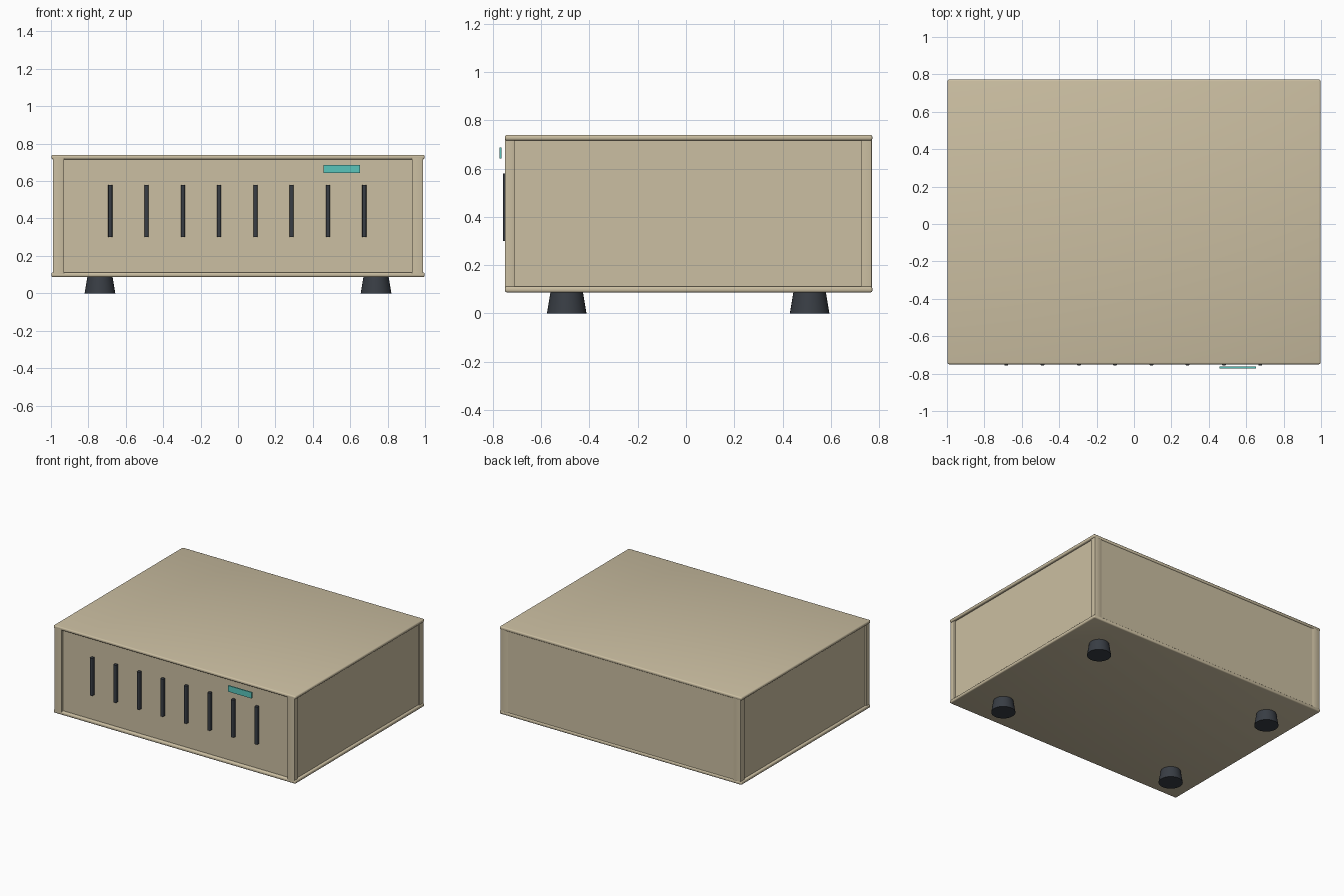
import bpy
import bmesh
from mathutils import Matrix, Vector

if "Cube" in bpy.data.objects:
    bpy.data.objects.remove(bpy.data.objects["Cube"], do_unlink=True)


def material(name, colour):
    m = bpy.data.materials.new(name)
    m.use_nodes = True
    m.diffuse_color = (*colour, 1)
    m.node_tree.nodes["Principled BSDF"].inputs["Base Color"].default_value = (*colour, 1)
    return m


BEIGE = material("beige casing", (0.60, 0.52, 0.36))
DARK = material("dark rubber", (0.04, 0.047, 0.058))
TEAL = material("teal display", (0.10, 0.56, 0.50))


def finish(name, bm, mat, smooth=False):
    mesh = bpy.data.meshes.new(name)
    bm.to_mesh(mesh)
    bm.free()
    mesh.materials.append(mat)
    obj = bpy.data.objects.new(name, mesh)
    bpy.context.collection.objects.link(obj)
    if smooth:
        bpy.ops.object.select_all(action='DESELECT')
        obj.select_set(True)
        bpy.context.view_layer.objects.active = obj
        bpy.ops.object.shade_smooth_by_angle(angle=0.6)
    return obj


def box(name, x, y, z, mat, bevel=0.0, segments=3, axis=None):
    """Box from three (min, max) ranges; bevels all edges or only those along one axis."""
    lo, hi = (Vector(c) for c in zip(x, y, z))
    bm = bmesh.new()
    bmesh.ops.create_cube(bm, size=1, matrix=Matrix.Translation((lo + hi) / 2)
                          @ Matrix.Diagonal((*(hi - lo), 1)))
    if bevel:
        edges = [e for e in bm.edges if axis is None
                 or abs((e.verts[0].co - e.verts[1].co).normalized()[axis]) > 0.9]
        bmesh.ops.bevel(bm, geom=edges, offset=bevel, segments=segments,
                        profile=0.5, affect='EDGES')
    return finish(name, bm, mat, bool(bevel))


FRONT, BACK = -0.75, 0.772
BOTTOM, TOP = 0.087, 0.74

# Recessed body, with the back panel nearly flush
box("recessed_body", (-0.98, 0.98), (-0.73, 0.75), (0.1, 0.725), BEIGE)
box("back_panel", (-0.93, 0.93), (0.74, 0.766), (0.1, 0.725), BEIGE)

# Rounded top and bottom plates
box("top_plate", (-0.998, 0.998), (FRONT, BACK), (0.716, TOP), BEIGE, 0.009)
box("bottom_plate", (-0.998, 0.998), (FRONT, BACK), (BOTTOM, 0.112), BEIGE, 0.009)

# Corner posts
for side, x in (("right", (-0.99, -0.93)), ("left", (0.93, 0.99))):
    box("front_post_" + side, x, (FRONT, -0.71), (0.1, 0.73), BEIGE, 0.003, 2, 2)
    box("back_post_" + side, x, (0.724, BACK - 0.002), (0.1, 0.73), BEIGE, 0.003, 2, 2)

# Vertical vent bars on the front
for i in range(8):
    cx = -0.683 + i * 0.194
    box(f"vent_bar_{i + 1}", (cx - 0.011, cx + 0.011), (-0.757, -0.72),
        (0.3, 0.58), DARK, 0.007, 3, 2)

# Display plate standing proud of the front
box("display_plate", (0.457, 0.653), (-0.772, -0.763), (0.642, 0.687), TEAL)

# Tapered feet
for side, x in (("right", -0.738), ("left", 0.738)):
    for end, y in (("front", -0.494), ("back", 0.512)):
        bm = bmesh.new()
        bmesh.ops.create_cone(bm, cap_ends=True, segments=32, radius1=0.082,
                              radius2=0.067, depth=0.09,
                              matrix=Matrix.Translation((x, y, 0.045)))
        finish(f"{end}_foot_{side}", bm, DARK, True)
